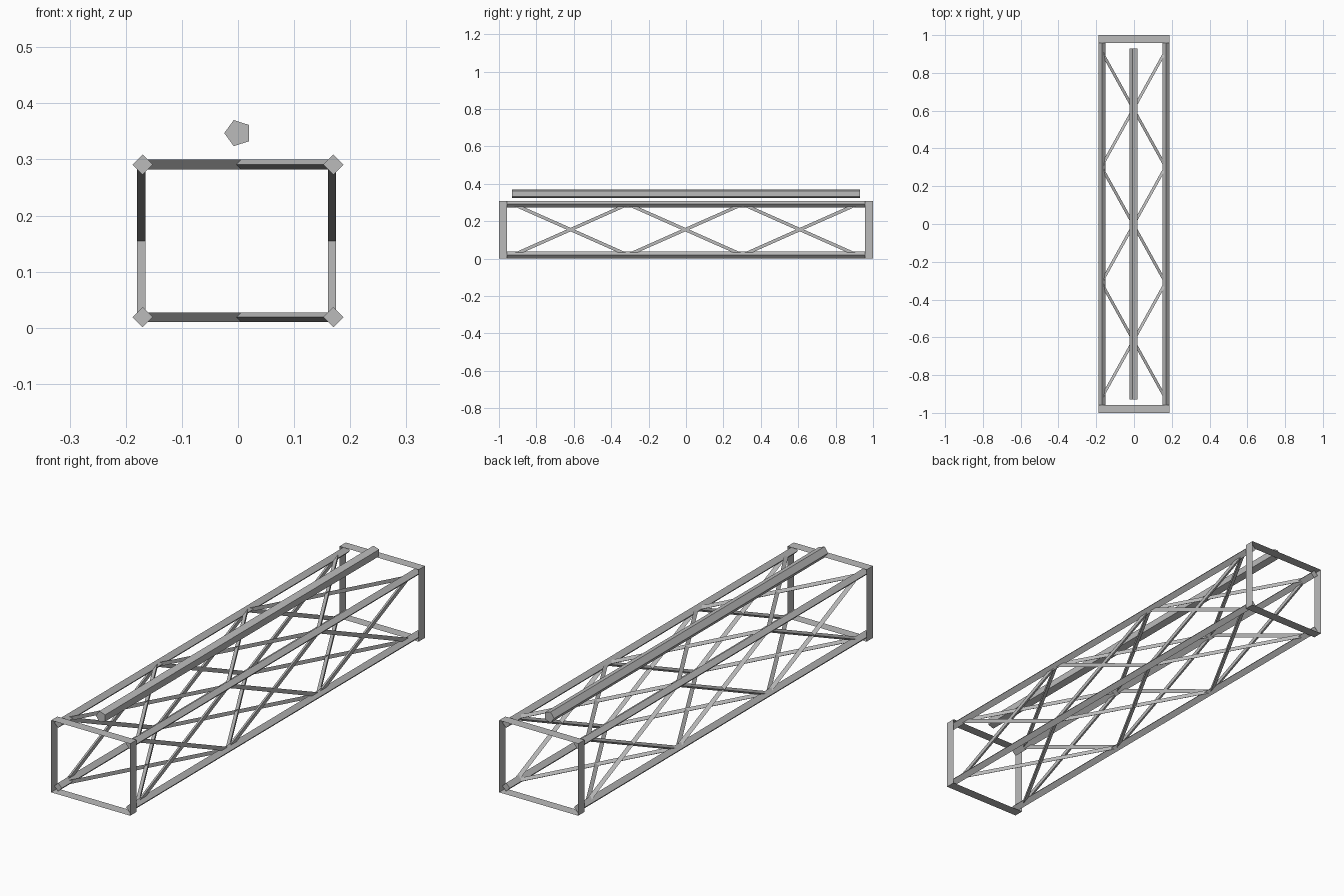
import bpy
import bmesh
from math import cos, sin, tau
from mathutils import Vector

cube = bpy.data.objects.get("Cube")
if cube:
    bpy.data.objects.remove(cube, do_unlink=True)

steel = bpy.data.materials.new("steel_grey")
steel.use_nodes = True
GREY = (0.5, 0.5, 0.5, 1)
steel.diffuse_color = GREY
steel.node_tree.nodes["Principled BSDF"].inputs["Base Color"].default_value = GREY


def make_object(name, bm):
    mesh = bpy.data.meshes.new(name)
    bm.to_mesh(mesh)
    bm.free()
    mesh.materials.append(steel)
    obj = bpy.data.objects.new(name, mesh)
    bpy.context.collection.objects.link(obj)
    return obj


def bar(name, start, end, radius, sides):
    """Capped prism between two points, with one ridge turned towards -x."""
    start, end = Vector(start), Vector(end)
    axis = (end - start).normalized()
    ridge = Vector((-1, 0, 0))
    ridge = (ridge - axis * ridge.dot(axis)).normalized()
    across = axis.cross(ridge)
    bm = bmesh.new()
    rings = []
    for centre in (start, end):
        rings.append([bm.verts.new(centre + radius * (ridge * cos(tau * i / sides)
                                                      + across * sin(tau * i / sides)))
                      for i in range(sides)])
        bm.faces.new(rings[-1])
    for i in range(sides):
        j = (i + 1) % sides
        bm.faces.new((rings[0][i], rings[0][j], rings[1][j], rings[1][i]))
    bmesh.ops.recalc_face_normals(bm, faces=bm.faces)
    return make_object(name, bm)


SIDE, LOW, HIGH = 0.17, 0.019, 0.291     # chord centre lines
CHORD_R, BRACE_R = 0.018, 0.01
PITCH, SHIFT = 0.613, -0.004             # cross brace spacing
sides = (("left", SIDE), ("right", -SIDE))
levels = (("lower", LOW), ("upper", HIGH))

# Four diamond-section chords
for side, x in sides:
    for level, z in levels:
        bar(f"{level}_{side}_chord", (x, -0.978, z), (x, 0.978, z), CHORD_R, 4)

# Triangular cross braces, three crosses on each of the four sides
for n in range(3):
    middle = (n - 1) * PITCH + SHIFT
    y0, y1 = middle - PITCH / 2, middle + PITCH / 2
    for side, x in sides:
        bar(f"{side}_rising_brace_{n + 1}", (x, y0, LOW), (x, y1, HIGH), BRACE_R, 3)
        bar(f"{side}_falling_brace_{n + 1}", (x, y0, HIGH), (x, y1, LOW), BRACE_R, 3)
    for level, z in levels:
        bar(f"{level}_brace_a_{n + 1}", (-SIDE, y0, z), (SIDE, y1, z), BRACE_R, 3)
        bar(f"{level}_brace_b_{n + 1}", (SIDE, y0, z), (-SIDE, y1, z), BRACE_R, 3)

# Thin open bands wrapped round both ends
for name, y0, y1 in (("front_band", -1, -0.957), ("back_band", 0.957, 1)):
    bm = bmesh.new()
    outline = [(-0.188, 0), (0.188, 0), (0.188, 0.309), (-0.188, 0.309)]
    rings = [[bm.verts.new((x, y, z)) for x, z in outline] for y in (y0, y1)]
    for i in range(4):
        j = (i + 1) % 4
        bm.faces.new((rings[0][i], rings[0][j], rings[1][j], rings[1][i]))
    bmesh.ops.recalc_face_normals(bm, faces=bm.faces)
    make_object(name, bm)

# Five-sided rail floating above the truss
bar("top_rail", (0, -0.93, 0.347), (0, 0.93, 0.347), 0.0245, 5)
